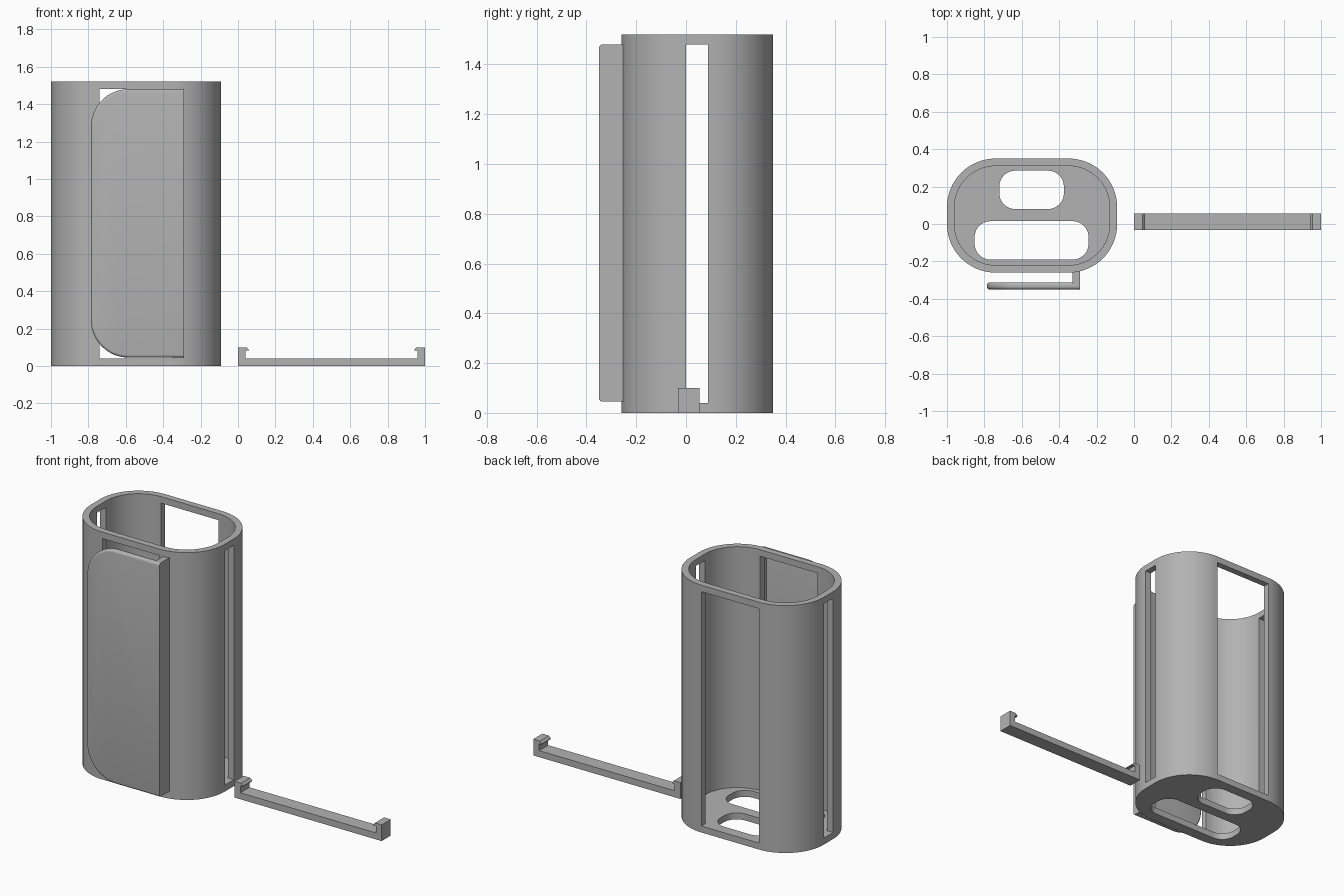
import bpy, bmesh, math
from mathutils import Vector

cube = bpy.data.objects.get("Cube")
if cube:
    bpy.data.objects.remove(cube, do_unlink=True)

grey = bpy.data.materials.new("plain_grey")
grey.use_nodes = True
grey.diffuse_color = (0.45, 0.45, 0.45, 1)
grey.node_tree.nodes["Principled BSDF"].inputs["Base Color"].default_value = (0.45, 0.45, 0.45, 1)


def rounded(x0, x1, y0, y1, radii, steps=16):
    """Rounded rectangle outline; radii run from the upper right corner anticlockwise."""
    corners = [(x1, y1, -1, -1), (x0, y1, 1, -1), (x0, y0, 1, 1), (x1, y0, -1, 1)]
    pts = []
    for i, ((x, y, sx, sy), r) in enumerate(zip(corners, radii)):
        for k in range(steps + 1 if r else 1):
            a = math.pi / 2 * (i + k / steps)
            pts.append((x + sx * r + r * math.cos(a), y + sy * r + r * math.sin(a))
                       if r else (x, y))
    return pts


def prism(name, pts, low, high, upright=False):
    """Extrude an outline along z, or along y when upright."""
    place = (lambda p, h: (p[0], h, p[1])) if upright else (lambda p, h: (p[0], p[1], h))
    bm = bmesh.new()
    face = bm.faces.new([bm.verts.new(place(p, low)) for p in pts])
    top = bmesh.ops.extrude_face_region(bm, geom=[face])
    shift = Vector(place((0, 0), high - low))
    for v in top["geom"]:
        if isinstance(v, bmesh.types.BMVert):
            v.co += shift
    bmesh.ops.recalc_face_normals(bm, faces=bm.faces)
    mesh = bpy.data.meshes.new(name)
    bm.to_mesh(mesh)
    bm.free()
    mesh.materials.append(grey)
    ob = bpy.data.objects.new(name, mesh)
    bpy.context.collection.objects.link(ob)
    return ob


def activate(ob):
    bpy.ops.object.select_all(action="DESELECT")
    ob.select_set(True)
    bpy.context.view_layer.objects.active = ob


def cut(ob, cutter):
    mod = ob.modifiers.new("cut", "BOOLEAN")
    mod.operation, mod.solver, mod.object = "DIFFERENCE", "EXACT", cutter
    activate(ob)
    bpy.ops.object.modifier_apply(modifier=mod.name)
    bpy.data.objects.remove(cutter, do_unlink=True)


def smooth(ob):
    activate(ob)
    bpy.ops.object.shade_smooth_by_angle(angle=math.radians(30))


# Sleeve: hollow rounded shell with a floor
WALL, TOP = 0.04, 1.52
X0, X1, Y0, Y1, R = -1.0, -0.09, -0.26, 0.35, 0.26
sleeve = prism("sleeve", rounded(X0, X1, Y0, Y1, [R] * 4), 0, TOP)
cut(sleeve, prism("cavity", rounded(X0 + WALL, X1 - WALL, Y0 + WALL, Y1 - WALL, [R - WALL] * 4),
                  WALL, TOP + 0.1))

# Front and back windows, then the narrow side slots
for box in [(-0.74, -0.35, -0.5, 0.5), (-1.1, 0.0, 0.0, 0.088)]:
    cut(sleeve, prism("window", rounded(*box, [0] * 4), WALL, TOP - WALL))

# Floor openings
for box in [(-0.72, -0.375, 0.08, 0.285), (-0.852, -0.243, -0.19, 0.015)]:
    cut(sleeve, prism("floor_opening", rounded(*box, [0.085] * 4), -0.1, 0.1))
smooth(sleeve)

# Front flap with softened outer edges, except along its hinge side
RIGHT, FRONT, BACK = -0.29, -0.35, -0.312
flap = prism("front_flap", rounded(-0.786, RIGHT, 0.045, 1.48, [0, 0.2, 0.2, 0]), FRONT, BACK, True)
bm = bmesh.new()
bm.from_mesh(flap.data)
rim = [e for e in bm.edges
       if abs(e.verts[0].co.y - e.verts[1].co.y) < 1e-5
       and min(v.co.x for v in e.verts) < RIGHT - 0.001]
bmesh.ops.bevel(bm, geom=rim, offset=0.015, segments=4, profile=0.5, affect="EDGES")
bm.to_mesh(flap.data)
bm.free()
smooth(flap)

# Rib joining the flap to the sleeve
prism("flap_rib", rounded(-0.328, RIGHT, FRONT + 0.02, -0.245, [0] * 4), 0.045, 1.48)

# Separate clip bar with a hooked lug at each end
half = [(0, 0), (0, 0.1), (0.045, 0.1), (0.058, 0.086), (0.058, 0.082), (0.04, 0.082), (0.04, 0.04)]
prism("clip_bar", half + [(1 - x, z) for x, z in reversed(half)], -0.033, 0.055, True)
